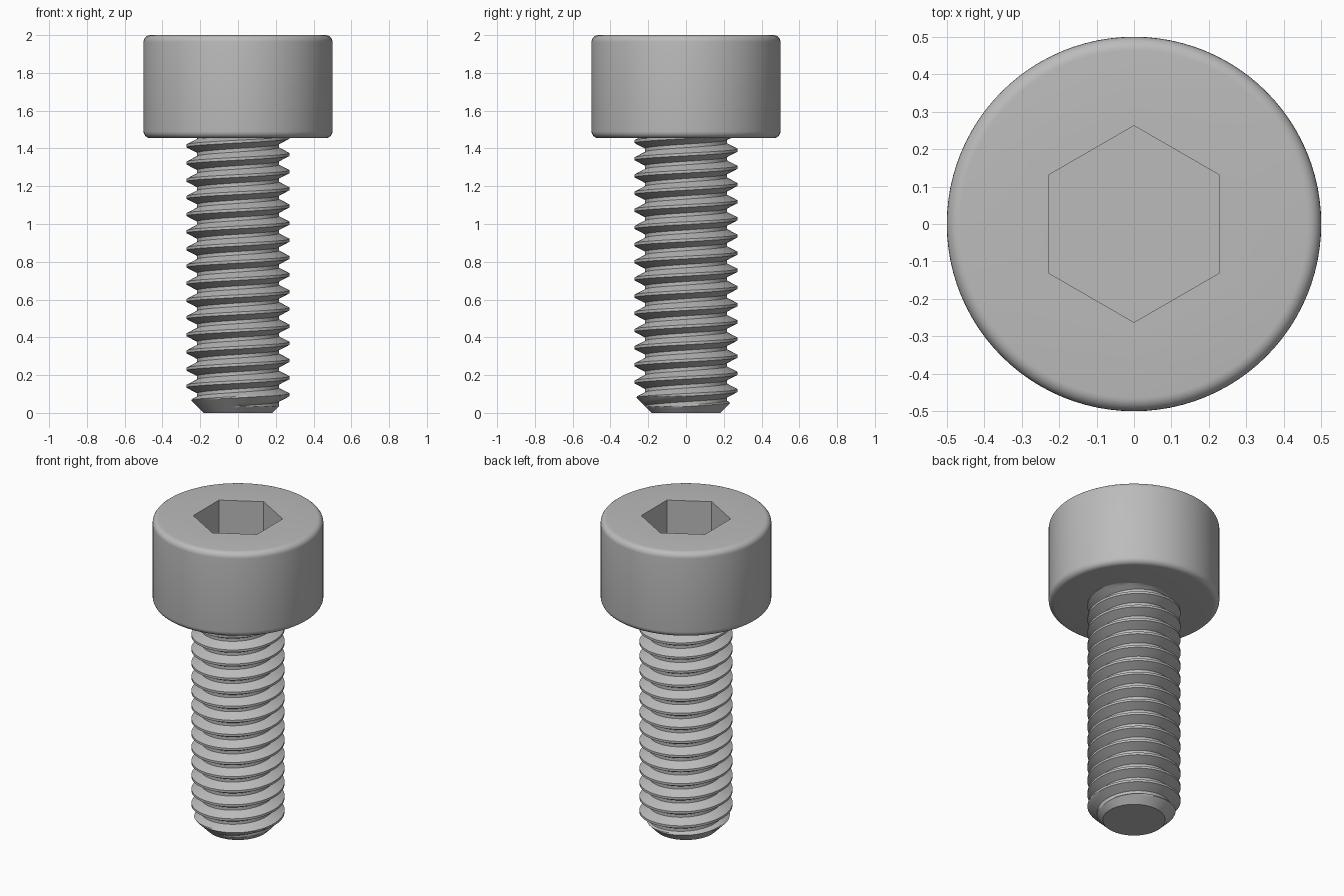
import bpy, bmesh, math

if "Cube" in bpy.data.objects:
    bpy.data.objects.remove(bpy.data.objects["Cube"])

SIDES = 96
PITCH = 1 / 11
NECK = 1.4545          # underside of the head
CREST, ROOT, TIP = 0.2727, 0.2165, 0.183

steel = bpy.data.materials.new("grey steel")
steel.diffuse_color = (0.5, 0.5, 0.5, 1)
steel.use_nodes = True
steel.node_tree.nodes["Principled BSDF"].inputs["Base Color"].default_value = steel.diffuse_color


def finish(name, bm):
    bmesh.ops.remove_doubles(bm, verts=bm.verts, dist=1e-5)
    bmesh.ops.dissolve_degenerate(bm, edges=bm.edges, dist=1e-5)
    bmesh.ops.recalc_face_normals(bm, faces=bm.faces)
    mesh = bpy.data.meshes.new(name)
    bm.to_mesh(mesh)
    bm.free()
    mesh.materials.append(steel)
    obj = bpy.data.objects.new(name, mesh)
    bpy.context.collection.objects.link(obj)
    bpy.ops.object.select_all(action='DESELECT')
    bpy.context.view_layer.objects.active = obj
    obj.select_set(True)
    bpy.ops.object.shade_smooth_by_angle(angle=math.radians(25))
    return obj


def angle(i):
    return 2 * math.pi * i / SIDES


def hexagon(a, apothem=0.2273):
    # distance to a hexagon with corners on +y and -y
    return apothem / math.cos((a + math.pi / 6) % (math.pi / 3) - math.pi / 6)


# Head: lathe with rounded rims, running into the hexagonal socket
def build_head():
    fillet, steps = 0.036, 6
    rings = [(lambda a: 0.21, NECK)]
    for zc, start in ((NECK + fillet, -90), (2 - fillet, 0)):
        for k in range(steps + 1):
            t = math.radians(start + 90 * k / steps)
            r = 0.5 - fillet + fillet * math.cos(t)
            rings.append((lambda a, r=r: r, zc + fillet * math.sin(t)))
    rings += [(hexagon, 2.0), (hexagon, 1.755)]
    bm = bmesh.new()
    loops = [[bm.verts.new((f(angle(i)) * math.cos(angle(i)),
                            f(angle(i)) * math.sin(angle(i)), z))
              for i in range(SIDES)] for f, z in rings]
    for lo, hi in zip(loops, loops[1:]):
        for i in range(SIDES):
            j = (i + 1) % SIDES
            bm.faces.new((lo[i], lo[j], hi[j], hi[i]))
    bm.faces.new(loops[-1])
    finish("socket_head", bm)


# Shank: helical thread trimmed by the tip chamfer and the head
def build_shank():
    corners = [(0.0, ROOT), (0.20, ROOT), (0.52, CREST), (0.68, CREST), (1.0, ROOT)]
    profile = []
    for (f0, r0), (f1, r1) in zip(corners, corners[1:]):
        n = 4
        profile += [(f0 + (f1 - f0) * k / n, r0 + (r1 - r0) * k / n) for k in range(n)]
    count = len(profile)
    phase = 0.45       # turns of offset that set where the crests fall
    rows = count * 20
    bm = bmesh.new()
    grid = []
    for row in range(rows):
        turn, k = divmod(row, count)
        f, r = profile[k]
        line = []
        for i in range(SIDES):
            z = PITCH * (turn - 2 + f + i / SIDES + phase)
            z = min(max(z, 0), NECK + 0.001)
            rad = min(r, TIP + z)
            line.append(bm.verts.new((rad * math.cos(angle(i)), rad * math.sin(angle(i)), z)))
        grid.append(line)
    for row in range(rows - count - 1):
        for i in range(SIDES):
            if i < SIDES - 1:
                b, c = grid[row][i + 1], grid[row + 1][i + 1]
            else:
                b, c = grid[row + count][0], grid[row + count + 1][0]
            quad = (grid[row][i], b, c, grid[row + 1][i])
            zs = [v.co.z for v in quad]
            if max(zs) > 0 and min(zs) < NECK:
                bm.faces.new(quad)
    # flat end
    bm.faces.new([bm.verts.new((TIP * math.cos(angle(i)), TIP * math.sin(angle(i)), 0))
                  for i in range(SIDES)])
    bmesh.ops.remove_doubles(bm, verts=bm.verts, dist=1e-5)
    bmesh.ops.delete(bm, geom=[v for v in bm.verts if not v.link_faces], context='VERTS')
    finish("threaded_shank", bm)


build_head()
build_shank()
